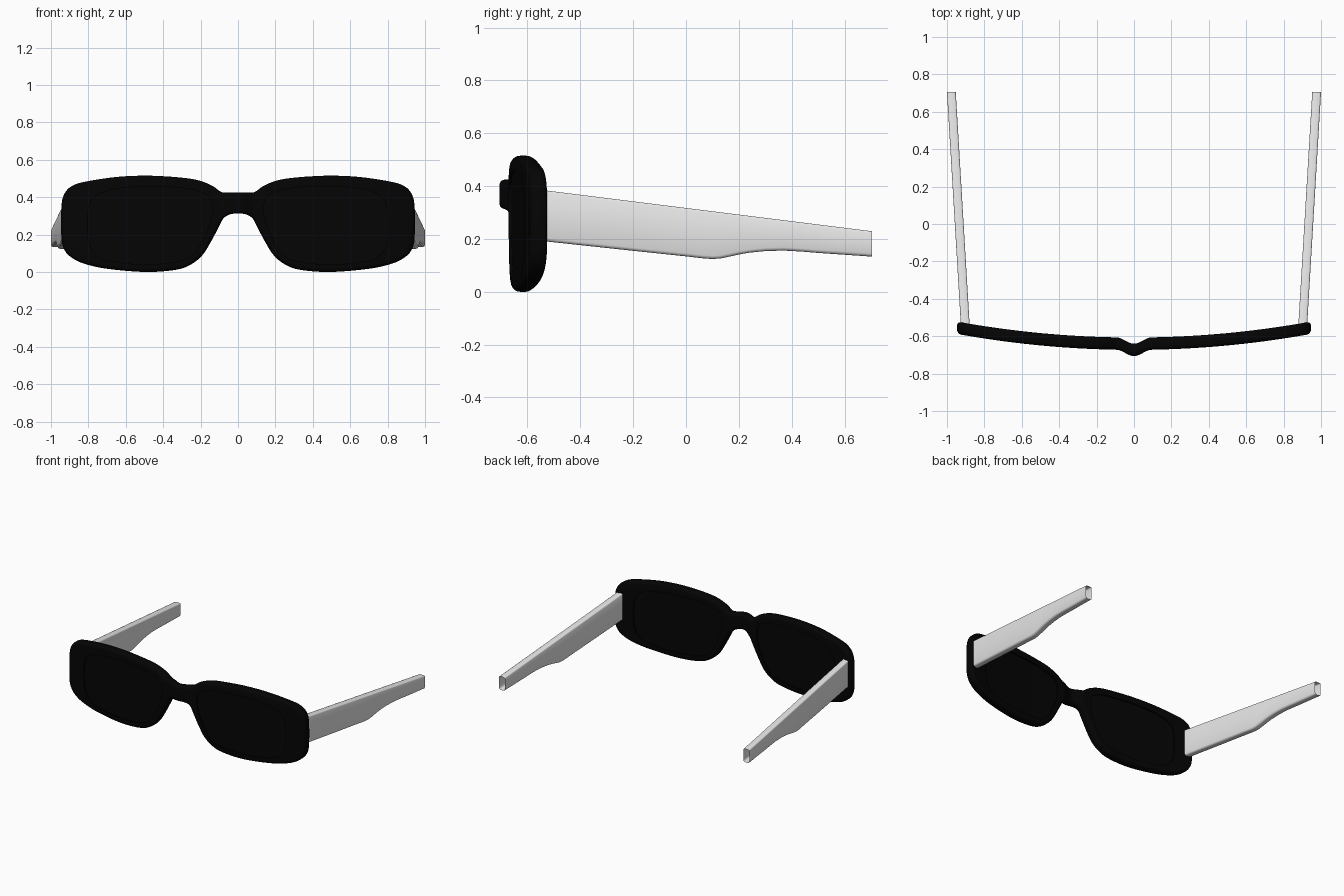
import bpy, bmesh, math
from mathutils import Vector

if "Cube" in bpy.data.objects:
    bpy.data.objects.remove(bpy.data.objects["Cube"])

H = 0.033  # half thickness of the front frame


def material(name, v):
    m = bpy.data.materials.new(name)
    m.diffuse_color = (v, v, v, 1)
    m.use_nodes = True
    m.node_tree.nodes["Principled BSDF"].inputs["Base Color"].default_value = m.diffuse_color
    return m


BLACK = material("frame black", 0.0012)
DARK = material("lens black", 0.0014)
GREY = material("temple light grey", 0.8)


def spline(pts, n=5):
    """Closed Catmull-Rom curve through 2D points."""
    out, k = [], len(pts)
    for i in range(k):
        a, b, c, d = (Vector(pts[(i + j) % k]) for j in (-1, 0, 1, 2))
        for s in range(n):
            t = s / n
            out.append(0.5 * (2 * b + (c - a) * t + (2 * a - 5 * b + 4 * c - d) * t * t
                              + (3 * b - a - 3 * c + d) * t ** 3))
    return out


def inset(loop, d):
    """Move a clockwise loop inwards by d."""
    k, out = len(loop), []
    for i in range(k):
        t = (loop[(i + 1) % k] - loop[i - 1]).normalized()
        out.append(loop[i] + Vector((t.y, -t.x)) * d)
    return out


def ring(bm, loop, y):
    return [bm.verts.new((p.x, y, p.y)) for p in loop]


def bridge(bm, a, b):
    k = len(a)
    for i in range(k):
        bm.faces.new((a[i], a[(i + 1) % k], b[(i + 1) % k], b[i]))


def fill(bm, rings):
    """Flat cap with holes between the given rings."""
    edges = []
    for r in rings:
        for i in range(len(r)):
            e = bm.edges.get((r[i - 1], r[i]))
            edges.append(e or bm.edges.new((r[i - 1], r[i])))
    bmesh.ops.triangle_fill(bm, use_beauty=True, use_dissolve=False, edges=edges)


def bend(bm):
    """Slice along x, then wrap around the face and push the bridge forward."""
    cuts = [i * 0.05 for i in range(-18, 19)] + [i * 0.0125 for i in range(-8, 9) if i % 4]
    for x in cuts:
        bmesh.ops.bisect_plane(bm, geom=bm.verts[:] + bm.edges[:] + bm.faces[:],
                               plane_co=(x, 0, 0), plane_no=(1, 0, 0), dist=1e-5)
    for v in bm.verts:
        x = v.co.x
        v.co.y += -0.640 + 0.084 * (x / 0.94) ** 2
        if abs(x) < 0.095:
            v.co.y -= 0.033 * 0.5 * (1 + math.cos(math.pi * x / 0.095))


def finish(bm, name, mat, angle=35):
    bmesh.ops.recalc_face_normals(bm, faces=bm.faces[:])
    me = bpy.data.meshes.new(name)
    bm.to_mesh(me)
    bm.free()
    me.materials.append(mat)
    me.shade_smooth()
    me.set_sharp_from_angle(angle=math.radians(angle))
    ob = bpy.data.objects.new(name, me)
    bpy.context.collection.objects.link(ob)
    return ob


# Outlines seen from the front (x, z), clockwise
half = [(0.05, .425), (.09, .428), (.14, .462), (.22, .492), (.33, .507), (.49, .515), (.65, .508),
        (.81, .484), (.885, .461), (.927, .42), (.944, .35), (.944, .18), (.927, .117), (.894, .08),
        (.828, .046), (.70, .017), (.49, 0), (.33, .012), (.25, .041), (.192, .088), (.150, .152),
        (.104, .238), (.078, .286), (.045, .307)]
outer = spline([(0, .425)] + half + [(0, .313)] + [(-x, z) for x, z in reversed(half)])
lens_pts = [(.14, .36), (.17, .413), (.275, .446), (.49, .458), (.675, .440), (.767, .40), (.80, .335),
            (.80, .175), (.77, .105), (.70, .062), (.49, .04), (.29, .064), (.225, .113), (.18, .19),
            (.145, .28)]
lens_r = spline(lens_pts)
lens_l = [Vector((-p.x, p.y)) for p in reversed(lens_r)]

# Front frame: rounded rim, flat front and back with lens openings
bm = bmesh.new()
RI, RY = 0.02, 0.022
prof = [(RI * (1 - math.cos(a)), H - RY + RY * math.sin(a))
        for a in (math.radians(d) for d in (90, 67, 45, 22, 0))]
prof = [(i, -y) for i, y in prof] + [(i, y) for i, y in reversed(prof)]
rings = [ring(bm, inset(outer, i), y) for i, y in prof]
for a, b in zip(rings, rings[1:]):
    bridge(bm, a, b)
fronts, backs = [rings[0]], [rings[-1]]
for lens in (lens_r, lens_l):
    f, b = ring(bm, lens, -H), ring(bm, lens, H)
    bridge(bm, f, b)
    fronts.append(f)
    backs.append(b)
fill(bm, fronts)
fill(bm, backs)
bend(bm)
finish(bm, "front_frame", BLACK)

# Lenses, slightly recessed in the openings
for side, lens in (("right", lens_r), ("left", lens_l)):
    bm = bmesh.new()
    f, b = ring(bm, lens, -H + 0.01), ring(bm, lens, H - 0.01)
    bridge(bm, f, b)
    fill(bm, [f])
    fill(bm, [b])
    bend(bm)
    finish(bm, "lens_" + side, DARK)

# Temples: hollow rounded box section, open at the ends
lower = [(-.535, .191), (-.2, .155), (0, .134), (.06, .127), (.10, .124), (.13, .126), (.164, .133),
         (.20, .141), (.24, .148), (.30, .154), (.37, .156), (.44, .152), (.50, .147), (.705, .133)]


def temple(side, s):
    bm = bmesh.new()
    prev = None
    for y, zb in lower:
        t = (y + 0.535) / 1.24
        zt = 0.384 - 0.155 * t
        xo = 0.926 + 0.074 * t
        xi = xo - 0.047
        sect = []
        for cx, cz, a0 in ((xo, zt, 0), (xi, zt, 90), (xi, zb, 180), (xo, zb, 270)):
            r = 0.008 if cz == zt else 0.012
            ox = cx - r if cx == xo else cx + r
            oz = cz - r if cz == zt else cz + r
            for d in (0, 45, 90):
                a = math.radians(a0 + d)
                sect.append(bm.verts.new((s * (ox + r * math.cos(a)), y, oz + r * math.sin(a))))
        if prev:
            bridge(bm, prev, sect)
        prev = sect
    finish(bm, "temple_" + side, GREY, 50)


temple("right", 1)
temple("left", -1)
